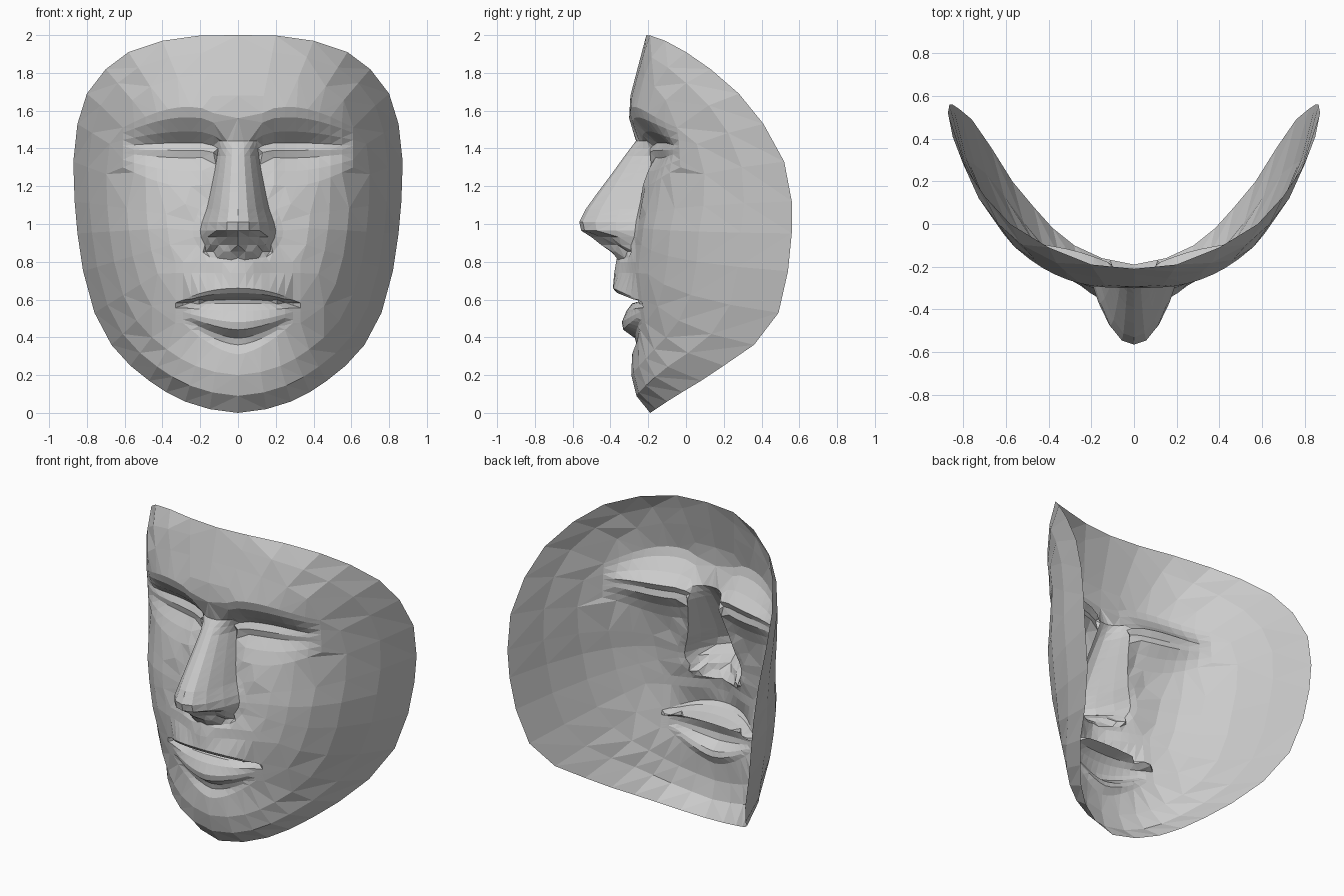
import bpy, math
from mathutils import Vector
from mathutils.geometry import delaunay_2d_cdt

if "Cube" in bpy.data.objects:
    bpy.data.objects.remove(bpy.data.objects["Cube"])

# Rim of the mask, right half, top to bottom: x, y, z
RIM = [(0, -.21, 2), (.2, -.19, 1.998), (.4, -.11, 1.97), (.58, 0, 1.91), (.70, .13, 1.82),
       (.80, .28, 1.69), (.85, .41, 1.53), (.872, .52, 1.33), (.865, .56, 1.12),
       (.85, .56, .95), (.82, .54, .75), (.76, .49, .53), (.67, .36, .36), (.57, .2, .25),
       (.47, .08, .17), (.38, -.02, .11), (.28, -.1, .06), (.15, -.16, .02), (0, -.19, 0)]
# Plain face centreline: z, y, roundness of the cross-section
FACE = [(2, -.21, .5), (1.62, -.31, .5), (1.45, -.285, .47), (1.2, -.25, .35), (.95, -.29, .3),
        (.7, -.31, .38), (.38, -.27, .4), (.2, -.29, .45), (.08, -.26, .5), (0, -.19, .5)]
# Nose rows: z, ridge y, half width, foot y
NOSE = [(1.44, -.265, .10, -.21), (1.36, -.325, .11, -.17), (1.27, -.39, .125, -.2),
        (1.17, -.465, .145, -.23), (1.08, -.53, .165, -.25), (1.01, -.565, .19, -.265),
        (.965, -.555, .20, -.27), (.93, -.5, .195, -.275), (.89, -.45, .175, -.29),
        (.855, -.4, .13, -.31)]
# Mouth profile: z, y
MOUTH = [(.80, -.37), (.74, -.38), (.66, -.387), (.635, -.365), (.615, -.3), (.6, -.21),
         (.58, -.285), (.54, -.315), (.48, -.34), (.44, -.332), (.395, -.27), (.36, -.262),
         (.31, -.285)]
# Brow and eye profile: height from the eye line, depth into the socket
EYE = [(.22, 0), (.165, .01), (.09, .06), (.03, .12), (-.01, .095), (-.05, .10),
       (-.12, .05), (-.2, .01)]


def lerp_table(z, rows):
    """Interpolate rows keyed by a falling first value."""
    for a, b in zip(rows, rows[1:]):
        if z >= b[0]:
            f = max(0, min(1, (a[0] - z) / (a[0] - b[0])))
            return [p + (q - p) * f for p, q in zip(a[1:], b[1:])]
    return rows[-1][1:]


RIM_BY_Z = [(z, x, y) for x, y, z in RIM]


def face_y(x, z):
    """Depth of the plain, featureless face."""
    y0, a = lerp_table(z, FACE)
    xr, yr = lerp_table(z, RIM_BY_Z)
    t = min(1, x / max(xr, .001))
    return y0 + (yr - y0) * (a * t ** 2 + (1 - a) * t ** 5)


points = [Vector(p) for p in RIM]


def add(x, y, z, gap=.009):
    if all(math.hypot(p.x - x, p.z - z) > gap for p in points):
        points.append(Vector((x, y, z)))


# Nose with hollow nostrils; long rows are halved so the foot stays crisp
levels = [r[0] for r in NOSE]
levels += [(a + b) / 2 for a, b in zip(levels, levels[1:]) if a - b > .06]
for z in levels:
    ridge, w, foot = lerp_table(z, NOSE)
    for t in (0, .3, .58, .83, 1):
        y = ridge + (foot - ridge) * t ** 2.3
        if z in (.93, .89) and t in (.3, .58):
            y += .04
        add(w * t, y, z)
    # cheek right beside the nose
    if z < 1.1:
        add(w + .04, face_y(w + .04, z) + .01, z)
# foot of the nostrils, meeting the upper lip
for x, z in ((.185, .85), (.15, .825), (.11, .82), (.07, .815), (.035, .81), (0, .82)):
    add(x, face_y(x, z) - .065 * math.exp(-(x / .12) ** 2), z)

# Lips and muzzle
for zp, yp in MOUTH:
    for i in range(9):
        t = i / 7
        x = .29 * t
        fade = max(0, 1 - t ** (1.6 if zp < .56 else 2.2))
        z = .58 + (zp - .58) * (.35 + .65 * fade) - .01 * (1 - fade)
        if zp > .7:
            z = zp
        bulge = math.exp(-(x / .15) ** 2) if zp > .7 else fade
        y = face_y(x, z) + bulge * (yp - lerp_table(zp, FACE)[0])
        if abs(zp - .6) < .03 and i < 8:
            y += .05 * min(1, 1.2 * t)  * (1 - fade)
        add(x, y, z, .012)

# Brow, socket and closed lid
for dz, depth in EYE:
    for i in range(9):
        x = .13 + .06 * i
        fade = math.sin(math.pi * (.3 + .7 * i / 8))
        z = 1.4 + dz * (.5 + .5 * fade) - .012 * (i == 0)
        if z > 1.47 or x > lerp_table(z, NOSE)[1] + .02:
            add(x, face_y(x, z) + depth * fade, z, .018)

# Forehead, cheeks and chin: rings shrinking inward from the rim
for s in (.91, .8, .68, .56, .44, .32):
    for rx, _, rz in RIM:
        x, z = rx * s, 1 + (rz - 1) * s
        add(x, face_y(x, z), z, .07)

# Skin the points into facets
n = len(RIM)
flat = [Vector((p.x, p.z)) for p in points]
v2, _, tris, orig, _, _ = delaunay_2d_cdt(flat, [], [list(range(n))[::-1]], 1, 1e-5)
verts = []
for v, o in zip(v2, orig):
    verts.append((v.x, points[o[0]].y if o else face_y(v.x, v.y), v.y))

mesh = bpy.data.meshes.new("face_mask")
mesh.from_pydata(verts, [], [list(t) for t in tris])
mesh.update()
mask = bpy.data.objects.new("face_mask", mesh)
bpy.context.collection.objects.link(mask)
mirror = mask.modifiers.new("mirror", 'MIRROR')
mirror.use_clip = True
mirror.merge_threshold = .0005
